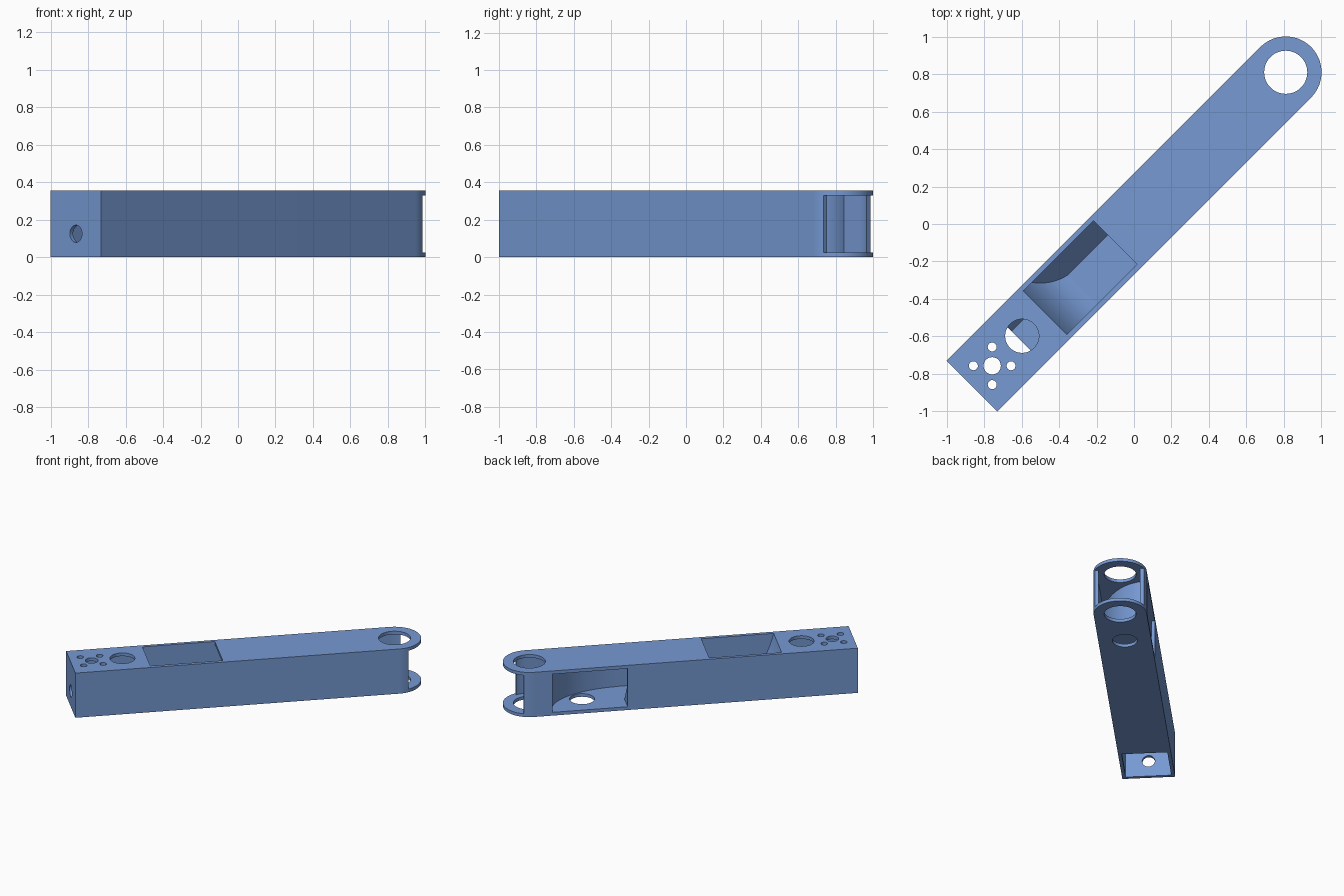
import bpy, bmesh, math
from mathutils import Matrix, Vector

if "Cube" in bpy.data.objects:
    bpy.data.objects.remove(bpy.data.objects["Cube"])

H, R, T = 0.355, 0.191, 0.025        # height, half width, wall thickness
U0, U1 = -1.223, 1.145               # square end, centre of round end
TURN = Matrix.Rotation(math.radians(45), 4, 'Z')

blue = bpy.data.materials.new("blue")
blue.diffuse_color = (0.18, 0.32, 0.65, 1)
blue.use_nodes = True
blue.node_tree.nodes["Principled BSDF"].inputs["Base Color"].default_value = blue.diffuse_color


def prism(name, pts, lo, hi, axis='Z'):
    """Extrude a closed outline; axis Z takes (u, v), Y takes (u, z), X takes (v, z)."""
    place = {'Z': lambda a, b, c: (a, b, c),
             'Y': lambda a, b, c: (a, c, b),
             'X': lambda a, b, c: (c, a, b)}[axis]
    bm = bmesh.new()
    face = bm.faces.new([bm.verts.new(place(a, b, lo)) for a, b in pts])
    ext = bmesh.ops.extrude_face_region(bm, geom=[face])
    move = Vector(place(0, 0, hi - lo))
    bmesh.ops.translate(bm, vec=move, verts=[g for g in ext["geom"] if isinstance(g, bmesh.types.BMVert)])
    bmesh.ops.recalc_face_normals(bm, faces=bm.faces)
    me = bpy.data.meshes.new(name)
    bm.to_mesh(me)
    bm.free()
    me.materials.append(blue)
    ob = bpy.data.objects.new(name, me)
    bpy.context.collection.objects.link(ob)
    return ob


def rect(a0, a1, b0, b1):
    return [(a0, b0), (a1, b0), (a1, b1), (a0, b1)]


def circle(cx, cy, r, n=48):
    return [(cx + r * math.cos(2 * math.pi * i / n), cy + r * math.sin(2 * math.pi * i / n)) for i in range(n)]


def stadium(u0, r, n=48):
    arc = [(U1 + r * math.cos(math.pi * (i / n - 0.5)), r * math.sin(math.pi * (i / n - 0.5))) for i in range(n + 1)]
    return [(u0, -r)] + arc + [(u0, r)]


def cut(target, *args):
    tool = prism("cutter", *args)
    tool.hide_render = True
    mod = target.modifiers.new("cut", 'BOOLEAN')
    mod.operation, mod.solver, mod.object = 'DIFFERENCE', 'EXACT', tool
    bpy.context.view_layer.objects.active = target
    bpy.ops.object.modifier_apply(modifier=mod.name)
    bpy.data.objects.remove(tool, do_unlink=True)


# Hollow arm shell with a round end
shell = prism("arm_shell", stadium(U0, R), 0, H)
I = R - T
cut(shell, stadium(U0 + T, I), T, H - T)
cut(shell, rect(1.216, 1.5, -0.3, 0.3), T, H - T)              # open fork end
cut(shell, circle(U1, 0, 0.115), -0.1, 0.5)                    # pivot hole
cut(shell, rect(U0 + T + 0.001, -0.867, -I + 0.001, I - 0.001), -0.1, 0.1)   # open underside
cut(shell, rect(-0.67, -0.14, -0.163, 0.165), 0.2, 0.5)        # top pocket
cut(shell, rect(0.46, 1.01, T + 0.001, H - T - 0.001), 0.1, 0.3, 'Y')        # side window
cut(shell, circle(0.76, 0, 0.09), -0.1, 0.1)                   # hole in the floor
cut(shell, circle(0, 0.125, 0.046, 32), -1.4, -1.15, 'X')      # end wall hole

# Holes in the top plate
cut(shell, circle(-0.845, 0, 0.09), 0.25, 0.5)
cut(shell, circle(-1.07, 0, 0.046, 32), 0.25, 0.5)
for su in (-1, 1):
    for sv in (-1, 1):
        cut(shell, circle(-1.07 + su * 0.071, sv * 0.071, 0.024, 24), 0.25, 0.5)

# Curved ramp below the top pocket
N = 20
front = []
for i in range(N + 1):
    t = i / N
    a, b, c = (1 - t) ** 2, 2 * t * (1 - t), t * t
    front.append((-0.67 * a - 0.60 * b - 0.43 * c, 0.354 * a + 0.06 * b + 0.022 * c))
back = [(u - 0.022, z - 0.012) for u, z in reversed(front)]
top_ramp = prism("top_ramp", front + back, -I - 0.002, I + 0.002, 'Y')

# Curved guide wall behind the side window
def guide(k, n=32):
    return [(0.46 + (0.55 + k) * math.cos(math.pi / 2 * i / n),
             0.172 - (0.336 + k) * math.sin(math.pi / 2 * i / n)) for i in range(n + 1)]


side_guide = prism("side_guide", guide(0) + guide(0.02)[::-1], T - 0.002, H - T + 0.002)

# Sloped strip along the inside corner
inner_slope = prism("inner_slope", [(0.057, T - 0.001), (I + 0.004, T - 0.001), (I + 0.004, 0.18)],
                    -0.866, 0.46, 'X')

for ob in (shell, top_ramp, side_guide, inner_slope):
    ob.data.transform(TURN)
    bpy.ops.object.select_all(action='DESELECT')
    ob.select_set(True)
    bpy.context.view_layer.objects.active = ob
    bpy.ops.object.shade_smooth_by_angle(angle=math.radians(30))
